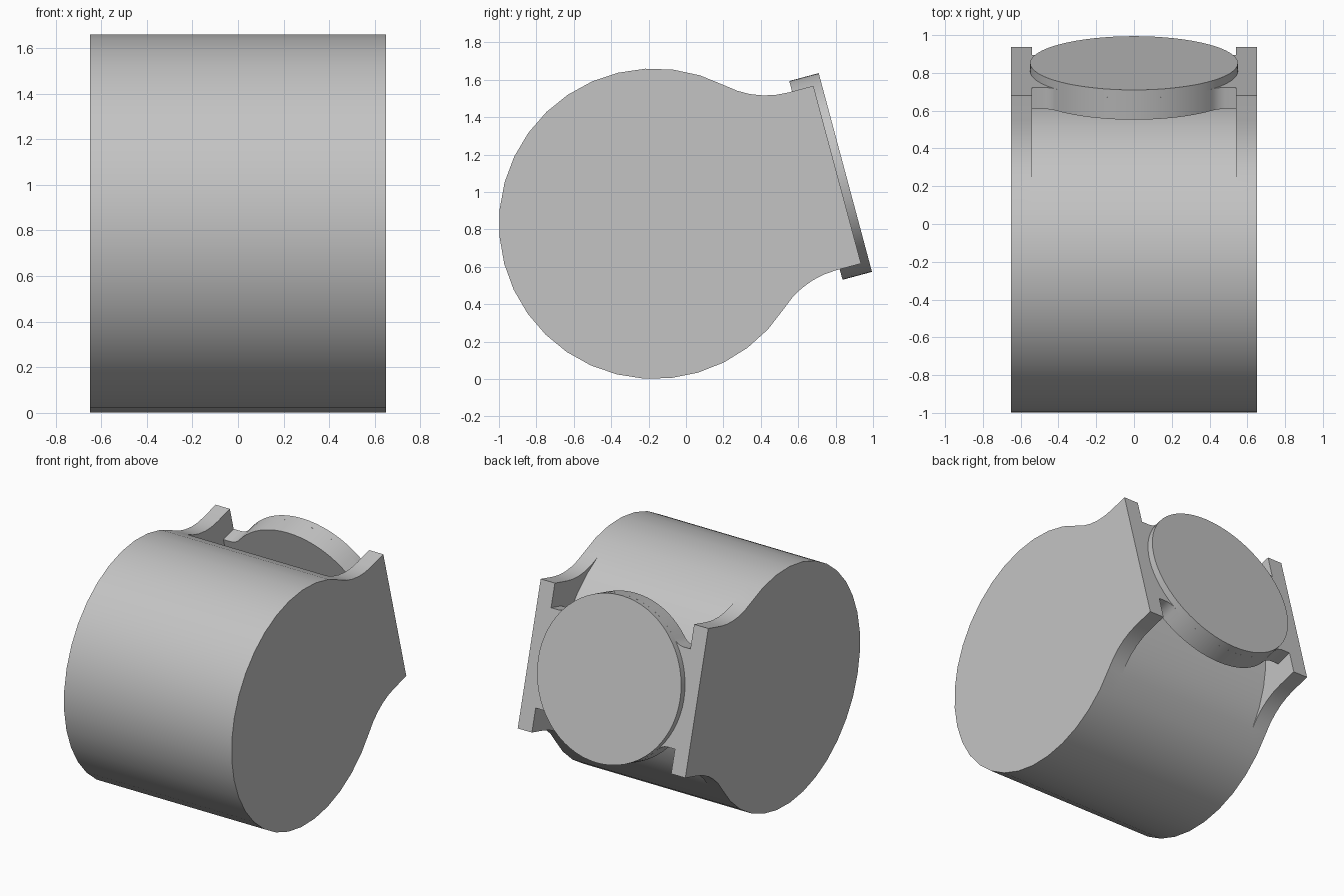
import bpy, bmesh
from math import sin, cos, radians, sqrt, atan2, pi

if "Cube" in bpy.data.objects:
    bpy.data.objects.remove(bpy.data.objects["Cube"], do_unlink=True)

TILT = radians(15)
RADIUS, OUTER, INNER = 0.83, 0.65, 0.54     # drum radius, outer and inner cheek x
BACK, HALF, FILLET = 1.013, 0.492, 0.47     # cheek back plane, half height, flare radius
WALL, WALL_HALF, DISC = 0.895, 0.33, 0.55   # cross wall start, half height, disc radius

grey = bpy.data.materials.new("light grey")
grey.use_nodes = True
colour = (0.55, 0.55, 0.55, 1)
grey.diffuse_color = colour
grey.node_tree.nodes["Principled BSDF"].inputs["Base Color"].default_value = colour


def place(x, u, v):
    """u runs along the tilted axis, v across it, both from the drum centre."""
    return (x, -0.17 + u * cos(TILT) - v * sin(TILT),
            RADIUS + u * sin(TILT) + v * cos(TILT))


def arc(cx, cy, r, start, end, steps):
    return [(cx + r * cos(start + (end - start) * i / steps),
             cy + r * sin(start + (end - start) * i / steps)) for i in range(steps + 1)]


def finish(name, bm):
    bmesh.ops.recalc_face_normals(bm, faces=bm.faces[:])
    mesh = bpy.data.meshes.new(name)
    bm.to_mesh(mesh)
    bm.free()
    mesh.materials.append(grey)
    obj = bpy.data.objects.new(name, mesh)
    bpy.context.collection.objects.link(obj)
    bpy.ops.object.select_all(action="DESELECT")
    obj.select_set(True)
    bpy.context.view_layer.objects.active = obj
    bpy.ops.object.shade_smooth_by_angle(angle=radians(30))


def slab(name, outline, start, end):
    """Extrude an (x, v) outline along the tilted axis."""
    bm = bmesh.new()
    a, b = [[bm.verts.new(place(x, u, v)) for x, v in outline] for u in (start, end)]
    bm.faces.new(a)
    bm.faces.new(b)
    for i in range(len(a)):
        bm.faces.new((a[i - 1], a[i], b[i], b[i - 1]))
    finish(name, bm)


# Drum with two flared cheeks, built as strips across four x columns
fu = sqrt((RADIUS + FILLET) ** 2 - (HALF + FILLET) ** 2)
fv = HALF + FILLET
touch = atan2(fv, fu)
round_pts = arc(0, 0, RADIUS, touch, 2 * pi - touch, 26)
top_flare = arc(fu, fv, FILLET, 1.5 * pi, pi + touch, 5)[:-1]
flare = [(u, -v) for u, v in reversed(top_flare)] + [(BACK, -HALF), (BACK, HALF)] + top_flare
inner_pts = arc(0, 0, RADIUS, -touch, touch, 10)[1:-1]

bm = bmesh.new()
columns = (-OUTER, -INNER, INNER, OUTER)


def grid(points, used):
    return [{c: bm.verts.new(place(columns[c], u, v)) for c in used} for u, v in points]


def strip(rows, c):
    for p, q in zip(rows, rows[1:]):
        bm.faces.new((p[c], p[c + 1], q[c + 1], q[c]))


drum = grid(round_pts, range(4))
cheek = grid(flare, range(4))
front = grid(inner_pts, (1, 2))
for c in range(3):
    strip(drum, c)
for c in (0, 2):
    strip([drum[-1]] + cheek + [drum[0]], c)
strip([drum[-1]] + front + [drum[0]], 1)
for c in (0, 3):
    bm.faces.new([row[c] for row in drum + cheek])
for c in (1, 2):
    bm.faces.new([row[c] for row in [drum[-1]] + cheek + [drum[0]] + front[::-1]])
for row in cheek:           # drop the unused links between the cheeks
    for c in (1, 2):
        assert row[c].link_faces
finish("drum_with_cheeks", bm)

# Cross wall between the cheeks, blended into the round of the disc
r = 0.1
cx = sqrt((DISC + r) ** 2 - (WALL_HALF + r) ** 2)
cv = WALL_HALF + r
meet = atan2(cv, cx)
quarter = ([(INNER, WALL_HALF)] + arc(cx, cv, r, 1.5 * pi, pi + meet, 6)
           + arc(0, 0, DISC, meet, pi / 2, 10)[1:])
half = quarter + [(-x, v) for x, v in reversed(quarter[:-1])]
slab("cross_wall", half + [(-x, -v) for x, v in half], WALL, BACK)

# Raised round pad on the back of the wall
slab("round_pad", arc(0, 0, DISC, 0, 2 * pi, 64)[:-1], BACK - 0.002, 1.058)
